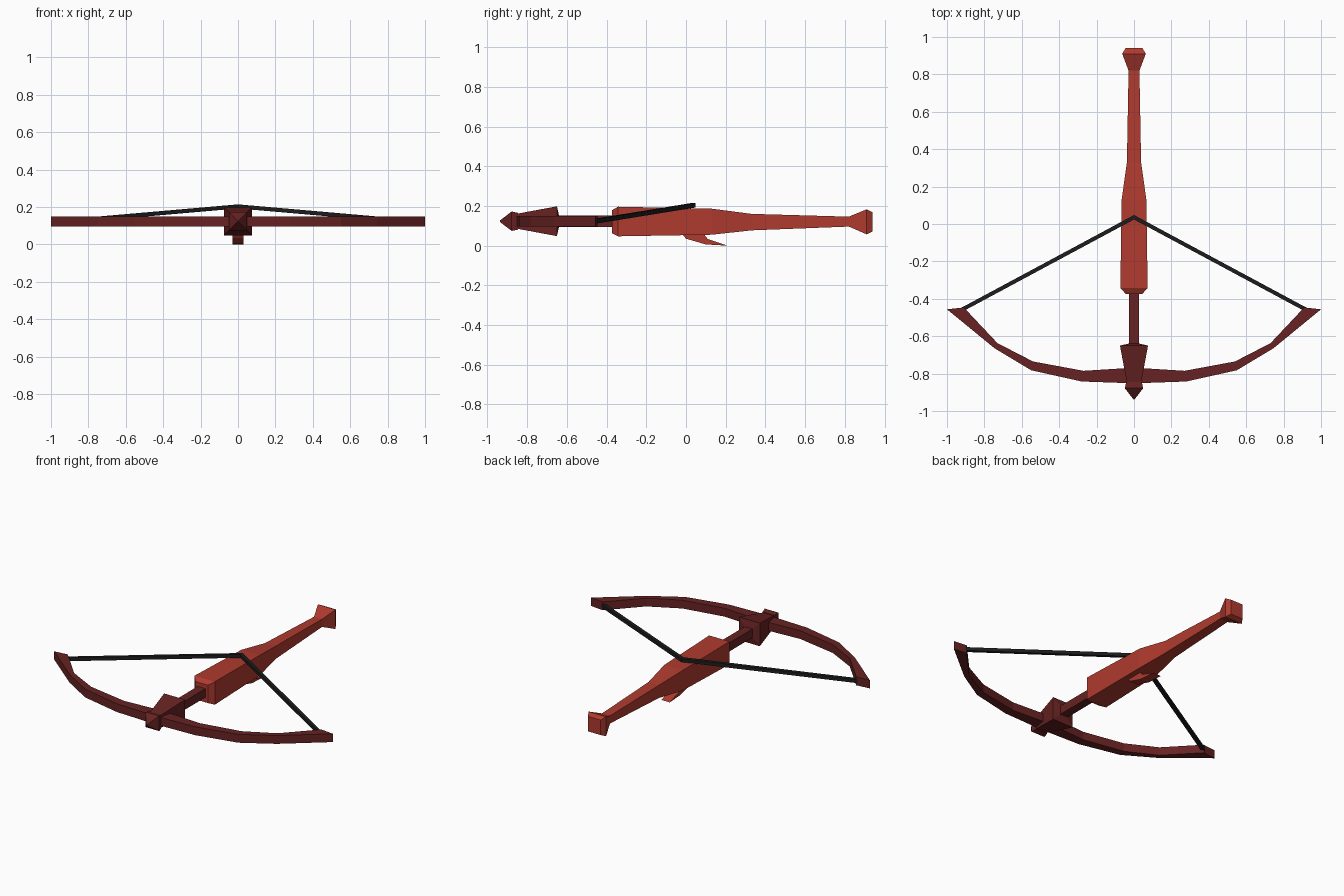
import bpy
import bmesh

cube = bpy.data.objects.get("Cube")
if cube:
    bpy.data.objects.remove(cube, do_unlink=True)


def make_material(name, rgb):
    mat = bpy.data.materials.new(name)
    mat.use_nodes = True
    mat.diffuse_color = (*rgb, 1)
    mat.node_tree.nodes["Principled BSDF"].inputs["Base Color"].default_value = (*rgb, 1)
    return mat


light_red = make_material("light red wood", (0.43, 0.043, 0.028))
dark_red = make_material("dark red wood", (0.135, 0.016, 0.016))
black = make_material("black cord", (0.012, 0.012, 0.013))


def loft(name, rings, mat):
    """Closed flat-shaded solid bridging rings of equal point count."""
    bm = bmesh.new()
    loops = [[bm.verts.new(p) for p in ring] for ring in rings]
    for a, b in zip(loops, loops[1:]):
        for i in range(len(a)):
            j = (i + 1) % len(a)
            bm.faces.new((a[i], a[j], b[j], b[i]))
    bm.faces.new(loops[0])
    bm.faces.new(loops[-1])
    bmesh.ops.remove_doubles(bm, verts=bm.verts, dist=0.0001)
    bmesh.ops.recalc_face_normals(bm, faces=bm.faces)
    mesh = bpy.data.meshes.new(name)
    bm.to_mesh(mesh)
    bm.free()
    mesh.materials.append(mat)
    obj = bpy.data.objects.new(name, mesh)
    bpy.context.collection.objects.link(obj)
    return obj


def section(y, half_width, low, high):
    """Rectangle facing along y."""
    w = half_width
    return [(-w, y, low), (w, y, low), (w, y, high), (-w, y, high)]


AXIS = 0.123


def square(y, half):
    return section(y, half, AXIS - half, AXIS + half)


# Stock, with a chamfered front and a flared butt
loft("stock", [section(*s) for s in (
    (-0.373, 0.045, 0.062, 0.178),
    (-0.342, 0.073, 0.047, 0.196),
    (0.13, 0.066, 0.055, 0.186),
    (0.33, 0.038, 0.077, 0.16),
    (0.82, 0.029, 0.096, 0.146),
    (0.91, 0.063, 0.057, 0.183),
    (0.94, 0.045, 0.071, 0.168))], light_red)

# Shaft and its head
loft("shaft", [square(-0.85, 0.028), square(-0.36, 0.028)], dark_red)
loft("shaft_head", [square(-0.86, 0.036), square(-0.65, 0.075), square(-0.64, 0.03)], dark_red)
loft("shaft_tip", [square(-0.938, 0.003), square(-0.878, 0.049), square(-0.845, 0.042)], dark_red)

# Bow: inner and outer edge of one limb, mirrored to the other side
limb = [
    ((0, -0.768), (0, -0.852)),
    ((0.27, -0.785), (0.28, -0.842)),
    ((0.54, -0.735), (0.55, -0.782)),
    ((0.73, -0.637), (0.745, -0.665)),
    ((0.91, -0.446), (1.0, -0.456)),
]


def limb_ring(points, side):
    (xi, yi), (xo, yo) = points
    low, high = AXIS - 0.027, AXIS + 0.027
    return [(side * xi, yi, low), (side * xo, yo, low),
            (side * xo, yo, high), (side * xi, yi, high)]


loft("bow", [limb_ring(p, -1) for p in reversed(limb)]
     + [limb_ring(p, 1) for p in limb[1:]], dark_red)


# String drawn back over the stock
def string_ring(x, y, z):
    return [(x, y + dy, z + dz) for dy, dz in
            ((-0.012, -0.011), (0.012, -0.011), (0.012, 0.011), (-0.012, 0.011))]


loft("bow_string", [string_ring(-0.92, -0.458, 0.123),
                    string_ring(0, 0.036, 0.203),
                    string_ring(0.92, -0.458, 0.123)], black)

# Trigger lever under the stock
lever = [(-0.025, 0.065), (0, 0.035), (0.1, 0.006), (0.21, 0), (0.11, 0.033), (0.085, 0.065)]
loft("trigger", [[(x, y, z) for y, z in lever] for x in (-0.03, 0.03)], light_red)
